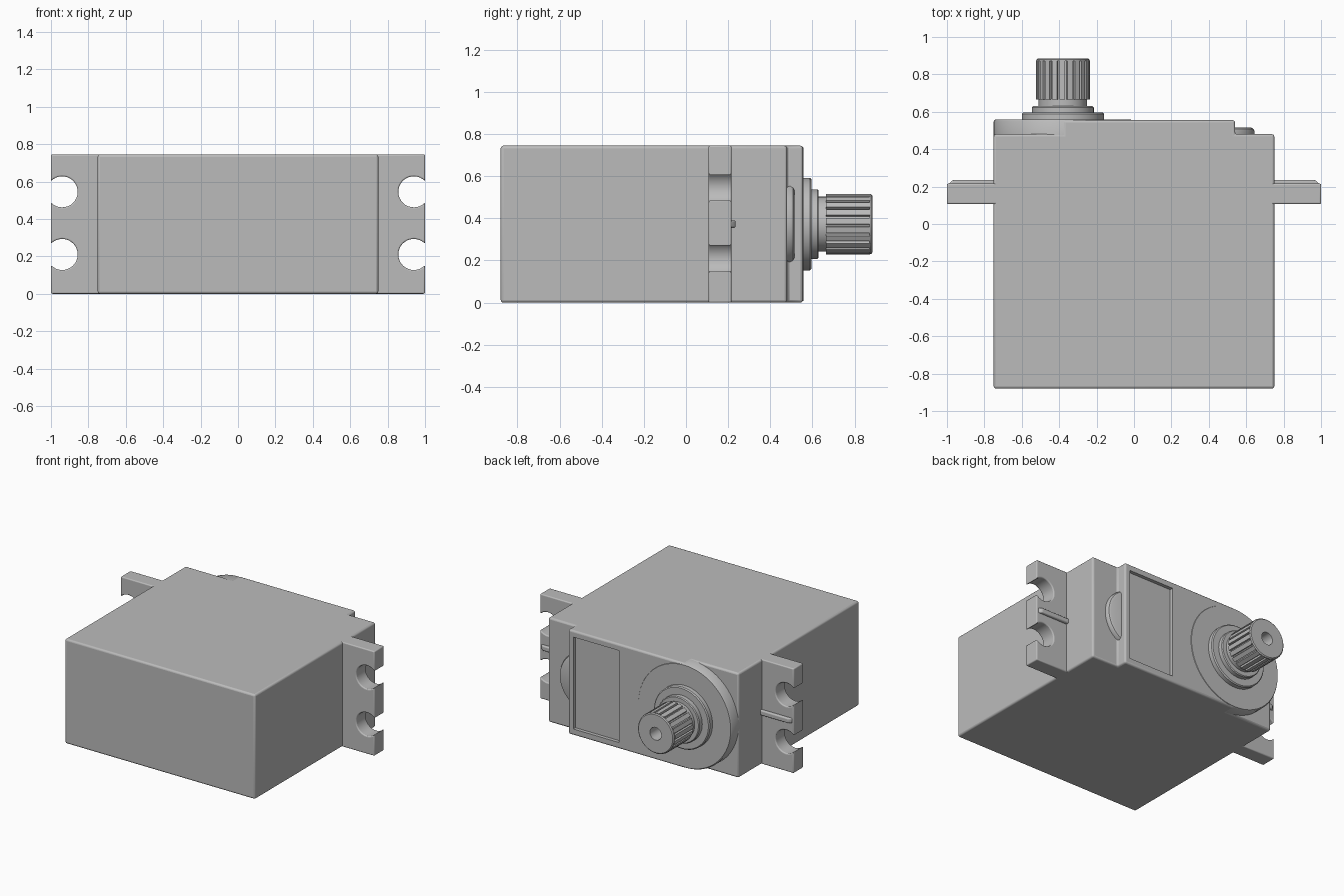
import bpy, bmesh
from math import sin, cos, pi, asin, radians
from mathutils import Vector

cube = bpy.data.objects.get("Cube")
if cube:
    bpy.data.objects.remove(cube, do_unlink=True)

H = 0.745                  # height of the case
MID = H / 2
SHAFT = Vector((-0.38, 0, MID))

grey = bpy.data.materials.new("grey plastic")
grey.use_nodes = True
colour = (0.5, 0.5, 0.5, 1)
grey.diffuse_color = colour
grey.node_tree.nodes["Principled BSDF"].inputs["Base Color"].default_value = colour


def finish(name, bm, bevel=0):
    bmesh.ops.recalc_face_normals(bm, faces=bm.faces)
    mesh = bpy.data.meshes.new(name)
    bm.to_mesh(mesh)
    bm.free()
    mesh.materials.append(grey)
    ob = bpy.data.objects.new(name, mesh)
    bpy.context.collection.objects.link(ob)
    if bevel:
        mod = ob.modifiers.new("Rounded edges", "BEVEL")
        mod.width = bevel
        mod.segments = 3
        mod.limit_method = "ANGLE"
        mod.angle_limit = radians(40)
    bpy.ops.object.select_all(action="DESELECT")
    ob.select_set(True)
    bpy.context.view_layer.objects.active = ob
    bpy.ops.object.shade_smooth_by_angle(angle=radians(35))
    return ob


def prism(name, outline, lo, hi, axis, bevel=0, caps=True):
    """Extrude a 2D outline along z (outline is x, y) or y (outline is x, z)."""
    bm = bmesh.new()

    def ring(d):
        return [bm.verts.new((a, b, d) if axis == "z" else (a, d, b)) for a, b in outline]
    low, high = ring(lo), ring(hi)
    n = len(outline)
    for i in range(n):
        j = (i + 1) % n
        bm.faces.new((low[i], low[j], high[j], high[i]))
    if caps:
        bm.faces.new(low)
        bm.faces.new(high)
    return finish(name, bm, bevel)


def lathe(name, profile, centre, steps=64):
    """Turn a (radius, y) profile around an axis parallel to y."""
    bm = bmesh.new()
    verts = [bm.verts.new(centre + Vector((r, y, 0))) for r, y in profile]
    edges = [bm.edges.new(pair) for pair in zip(verts, verts[1:])]
    bmesh.ops.spin(bm, geom=verts + edges, cent=centre, axis=(0, 1, 0),
                   angle=2 * pi, steps=steps)
    bmesh.ops.remove_doubles(bm, verts=bm.verts, dist=0.0001)
    return finish(name, bm)


def rect(x0, x1, z0, z1):
    return [(x0, z0), (x1, z0), (x1, z1), (x0, z1)]


# Case with a stepped lid
case = prism("case", [(-0.75, -0.88), (0.75, -0.88), (0.75, 0.48), (0.54, 0.48),
                      (0.54, 0.555), (-0.38, 0.555), (-0.38, 0.48), (-0.75, 0.48)],
             0, H, "z", 0.013)

# Label recess in the lid
cutter = prism("recess_cutter", rect(0.14, 0.5, 0.045, H - 0.045), 0.53, 0.7, "y")
cutter.hide_render = True
cutter.hide_set(True)
cut = case.modifiers.new("Label recess", "BOOLEAN")
cut.object = cutter
cut.operation = "DIFFERENCE"
cut.solver = "EXACT"

# Round gear housing and the small boss beside the lid
lathe("gear_housing", [(0, 0.45), (0.37, 0.45), (0.37, 0.548), (0.363, 0.558), (0, 0.558)],
      SHAFT, 96)
lathe("lid_boss", [(0, 0.45), (0.207, 0.45), (0.207, 0.495), (0.2, 0.509),
                   (0.187, 0.516), (0, 0.516)], Vector((0.438, 0, MID)))

# Output shaft: stepped collars, neck, core, end ring and screw hole
lathe("output_shaft", [(0, 0.54), (0.22, 0.54), (0.22, 0.588), (0.213, 0.595),
                       (0.165, 0.595), (0.165, 0.624), (0.159, 0.63), (0.13, 0.63),
                       (0.13, 0.668), (0.12, 0.668), (0.12, 0.872), (0.142, 0.872),
                       (0.142, 0.879), (0.135, 0.885), (0.045, 0.885), (0.045, 0.76),
                       (0, 0.76)], SHAFT)

# Splined teeth around the core
TEETH = 21
spline = []
for k in range(TEETH):
    for part, r in ((0, 0.144), (0.68, 0.144), (0.74, 0.128), (0.94, 0.128)):
        a = 2 * pi * (k + part) / TEETH
        spline.append((SHAFT.x + r * cos(a), MID + r * sin(a)))
prism("shaft_teeth", spline, 0.665, 0.873, "y", caps=False)
lathe("teeth_base", [(0.11, 0.665), (0.129, 0.665)], SHAFT)

# Mounting ears with two open screw notches and a rib each
R, CX = 0.083, 0.94
opening = asin((1 - CX) / R)
for side, word in ((1, "left"), (-1, "right")):
    outline = [(0.72, 0), (1, 0)]
    for cz in (0.21, 0.545):
        # Arc runs from the lower lip, round the inside, to the upper lip
        start, sweep = -(pi / 2 - opening), -2 * (pi / 2 + opening)
        for i in range(25):
            a = start + sweep * i / 24
            outline.append((CX + R * cos(a), cz + R * sin(a)))
    outline += [(1, H), (0.72, H)]
    prism(word + "_mounting_ear", [(side * x, z) for x, z in outline],
          0.107, 0.216, "y", 0.012)

    rib = [(0.73, 0.2), (0.99, 0.2), (0.99, 0.216), (0.97, 0.235), (0.73, 0.235)]
    prism(word + "_ear_rib", [(side * x, y) for x, y in rib],
          MID - 0.018, MID + 0.018, "z", 0.01)
